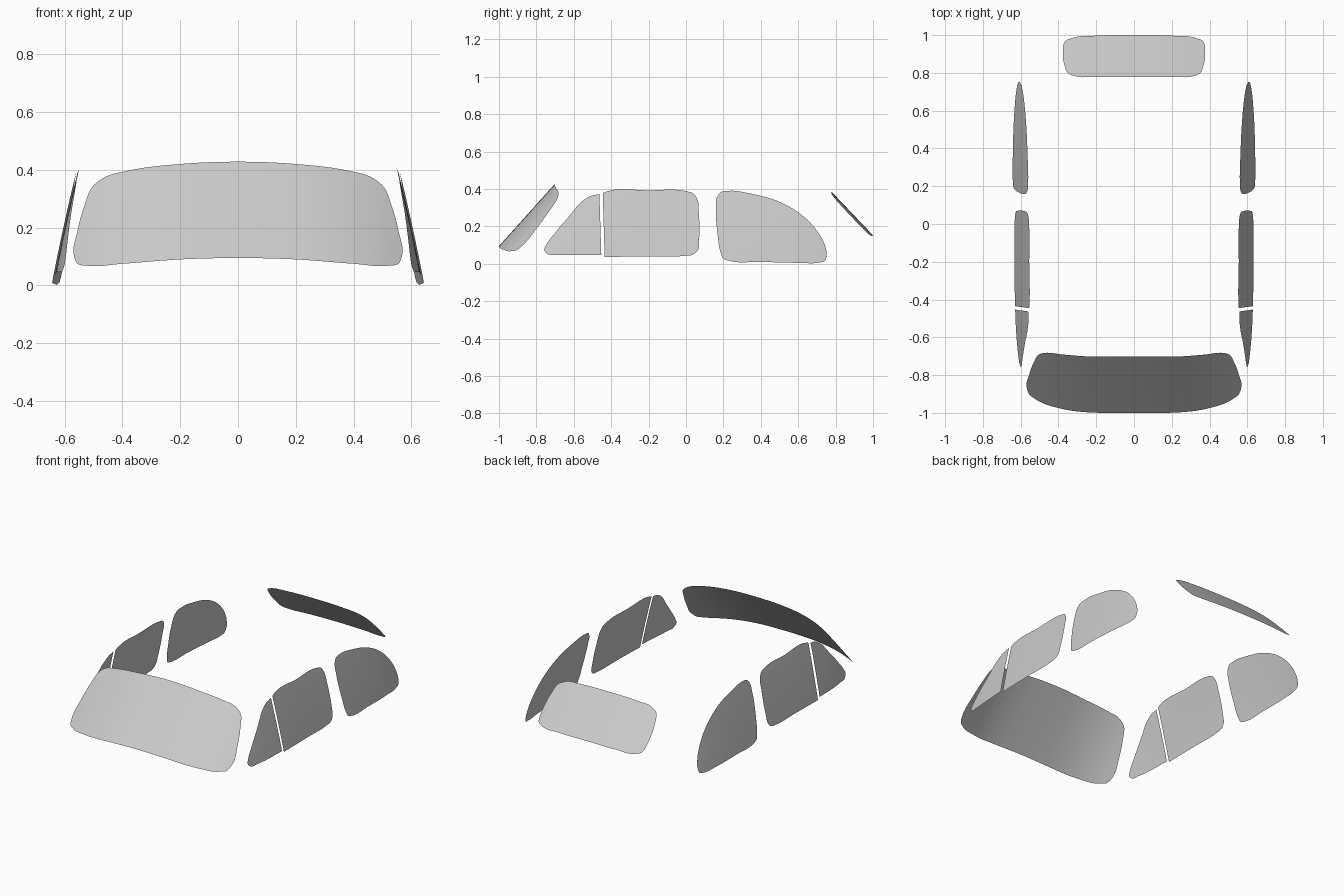
import bpy, bmesh
from mathutils import Vector

if "Cube" in bpy.data.objects:
    bpy.data.objects.remove(bpy.data.objects["Cube"])


def smooth_outline(pts, sharp=(), steps=6):
    """Closed Hermite curve through 2D points; 'sharp' indices stay as corners."""
    P = [Vector(p) for p in pts]
    n = len(P)
    seg = [P[(i + 1) % n] - P[i] for i in range(n)]

    def tangent(i, s):
        if i in sharp:
            return seg[s].normalized()
        a, b = seg[i - 1], seg[i]
        la, lb = a.length, b.length
        return (a.normalized() * lb + b.normalized() * la) / (la + lb)

    out = []
    for i in range(n):
        j, h = (i + 1) % n, seg[i].length
        t0, t1 = tangent(i, i) * h, tangent(j, i) * h
        for k in range(steps):
            u = k / steps
            out.append(P[i] * (2*u**3 - 3*u**2 + 1) + t0 * (u**3 - 2*u**2 + u)
                       + P[j] * (3*u**2 - 2*u**3) + t1 * (u**3 - u**2))
    return out


def mirrored(half):
    """Complete a half outline running from x=0 round to x=0."""
    return half + [(-x, v) for x, v in half[-2:0:-1]]


def pane(name, outline, surface, outward, rings=10):
    """Fill an outline with concentric rings laid on a curved surface."""
    xs, ys = [p.x for p in outline], [p.y for p in outline]
    c = Vector(((min(xs) + max(xs)) / 2, (min(ys) + max(ys)) / 2))
    bm = bmesh.new()
    mid = bm.verts.new(surface(*c))
    loops = [[bm.verts.new(surface(*(c + (p - c) * r / rings))) for p in outline]
             for r in range(1, rings + 1)]
    n = len(outline)
    for i in range(n):
        j = (i + 1) % n
        bm.faces.new((mid, loops[0][i], loops[0][j]))
        for a, b in zip(loops, loops[1:]):
            bm.faces.new((a[i], b[i], b[j], a[j]))
    bm.normal_update()
    total = sum((f.normal * f.calc_area() for f in bm.faces), Vector())
    if total.dot(Vector(outward)) < 0:
        bmesh.ops.reverse_faces(bm, faces=bm.faces[:])
    for f in bm.faces:
        f.smooth = True
    me = bpy.data.meshes.new(name)
    bm.to_mesh(me)
    bm.free()
    ob = bpy.data.objects.new(name, me)
    bpy.context.collection.objects.link(ob)
    return ob


# Windshield: outline in x,z, wrapping back toward its sides
windshield = mirrored([
    (0, .428), (.2, .42), (.38, .397), (.46, .375), (.505, .34), (.53, .28),
    (.555, .19), (.567, .1), (.555, .075), (.52, .068), (.4, .075), (.2, .09), (0, .095)])
pane("windshield", smooth_outline(windshield),
     lambda x, z: (x, -1 + (z - .095) * .9 + .125 * (abs(x) / .568) ** 3, z),
     (0, -1, 1), 14)

# Rear window: outline in x,y, sagging slightly at its sides
rear = mirrored([
    (0, 1.0), (.2, .997), (.33, .984), (.365, .968), (.377, .91), (.368, .84),
    (.35, .798), (.31, .782), (.2, .779), (0, .779)])
pane("rear_window", smooth_outline(rear),
     lambda x, y: (x, y, .384 - (y - .779) * 1.05 - .022 * (abs(x) / .375) ** 2.5),
     (0, 1, 1))

# Side windows: outlines in y,z with base half-width and sharp corner indices
sides = {
    "rear_side_window": (.645, (), [
        (.16, .30), (.165, .355), (.185, .382), (.23, .39), (.35, .374), (.49, .335),
        (.6, .275), (.69, .19), (.74, .105), (.752, .05), (.742, .015), (.71, .006),
        (.6, .005), (.4, .01), (.23, .016), (.2, .027), (.185, .06), (.17, .15)]),
    "door_window": (.640, (0, 12), [
        (-.445, .378), (-.425, .386), (-.2, .392), (0, .388), (.04, .375), (.062, .34),
        (.068, .28), (.07, .13), (.062, .07), (.04, .05), (-.01, .042), (-.2, .04),
        (-.435, .036)]),
    "quarter_window": (.642, (0, 9), [
        (-.463, .372), (-.51, .362), (-.56, .33), (-.62, .26), (-.7, .165),
        (-.745, .105), (-.758, .075), (-.74, .052), (-.69, .048), (-.453, .048)]),
}
for name, (base, sharp, pts) in sides.items():
    for label, s in (("right", 1), ("left", -1)):
        pane(f"{name}_{label}", smooth_outline(pts, sharp),
             lambda y, z: (s * (base - .19 * z - .07 * z * z
                                - .027 * (abs(y) / .75) ** 4), y, z),
             (s, 0, 0))
